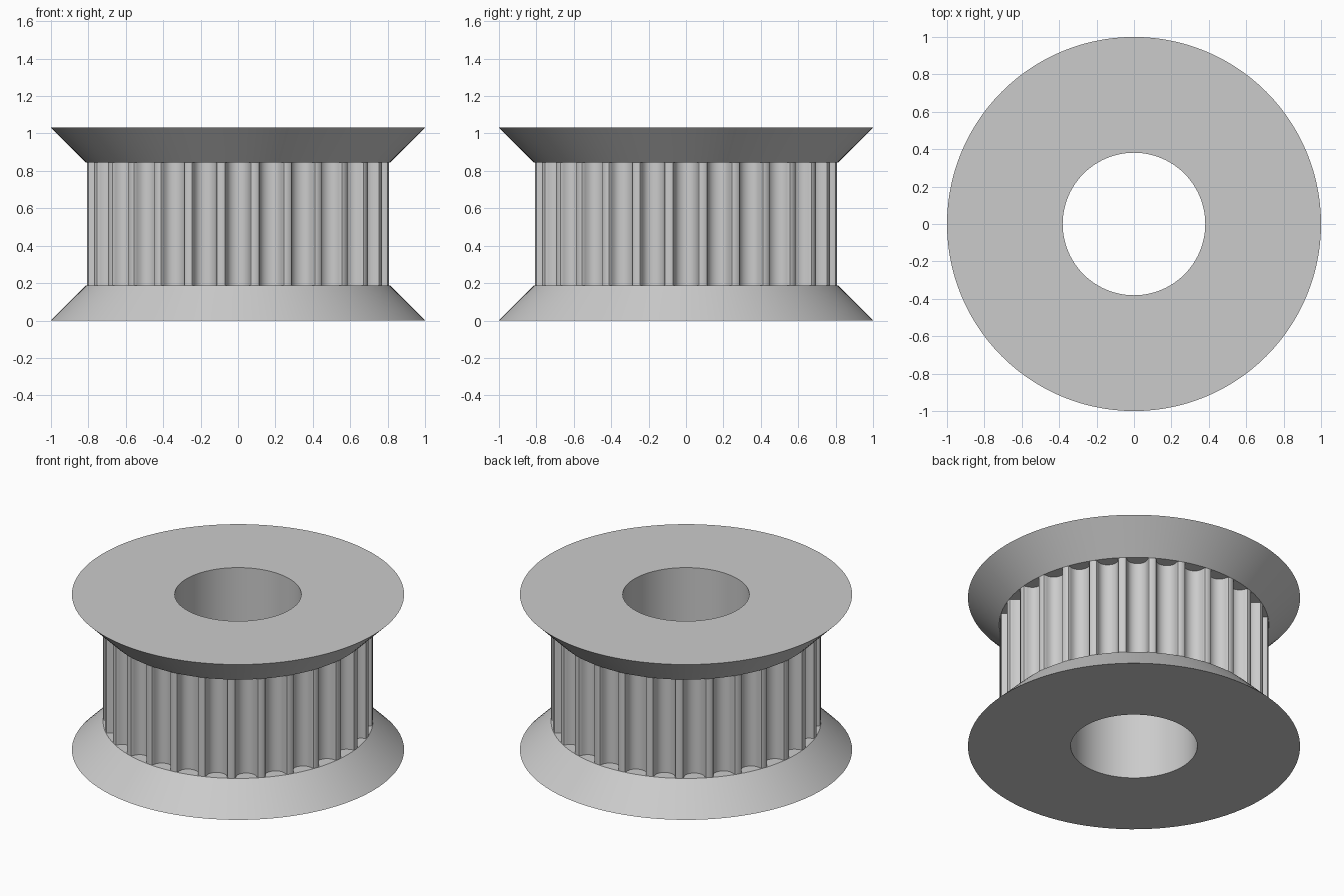
import bpy, bmesh, math
from mathutils import Matrix, Vector

cube = bpy.data.objects.get("Cube")
if cube:
    bpy.data.objects.remove(cube, do_unlink=True)

MM = 0.0938                      # units per pulley millimetre
TEETH = 28
SIDES = TEETH * 4
R_FLANGE, R_CORE, R_BORE = 1.0, 0.8123, 0.381
Z_LOW, Z_HIGH, HEIGHT = 2 * MM, 9 * MM, 11 * MM
WIDEN = 1.134                    # belt clearance across each groove

# Half of one rounded belt groove: (half width, depth)
HALF_GROOVE = [(0.747, 0), (0.648, 0.037), (0.598, 0.131), (0.579, 0.238),
               (0.547, 0.343), (0.505, 0.444), (0.452, 0.54), (0.358, 0.637),
               (0.248, 0.707), (0.127, 0.75)]

grey = bpy.data.materials.new("plain grey")
grey.use_nodes = True
grey.diffuse_color = (0.6, 0.6, 0.6, 1)
grey.node_tree.nodes["Principled BSDF"].inputs["Base Color"].default_value = (0.6, 0.6, 0.6, 1)


def circle(radius):
    return [(radius * math.sin(2 * math.pi * i / SIDES),
             -radius * math.cos(2 * math.pi * i / SIDES)) for i in range(SIDES)]


def toothed_outline():
    half = HALF_GROOVE[0][0] * WIDEN * MM
    reach = math.sqrt(R_CORE ** 2 - half ** 2)
    groove = [(-w, d) for w, d in HALF_GROOVE] + [(0, 0.764)] + HALF_GROOVE[::-1]
    points = []
    for i in range(TEETH):
        turn = Matrix.Rotation(2 * math.pi * i / TEETH, 2)
        points += [tuple(turn @ Vector((w * WIDEN * MM, d * MM - reach)))
                   for w, d in groove]
    return points


def ring_object(name, layers, closed=False):
    """Join stacked outlines, each given as (points, z), by strips of quads."""
    bm = bmesh.new()
    rings = [[bm.verts.new((x, y, z)) for x, y in pts] for pts, z in layers]
    pairs = list(zip(rings, rings[1:]))
    if closed:
        pairs.append((rings[-1], rings[0]))
    for a, b in pairs:
        for i in range(len(a)):
            j = (i + 1) % len(a)
            bm.faces.new((a[i], a[j], b[j], b[i]))
    mesh = bpy.data.meshes.new(name)
    bm.to_mesh(mesh)
    bm.free()
    obj = bpy.data.objects.new(name, mesh)
    mesh.materials.append(grey)
    bpy.context.collection.objects.link(obj)
    bpy.ops.object.select_all(action='DESELECT')
    obj.select_set(True)
    bpy.context.view_layer.objects.active = obj
    bpy.ops.object.shade_smooth_by_angle(angle=math.radians(30))


# Conical flanges with a flat outer face and the bore through them
ring_object("lower_flange", [(circle(R_FLANGE), 0), (circle(R_CORE), Z_LOW),
                             (circle(R_BORE), Z_LOW), (circle(R_BORE), 0)], True)
ring_object("upper_flange", [(circle(R_CORE), Z_HIGH), (circle(R_FLANGE), HEIGHT),
                             (circle(R_BORE), HEIGHT), (circle(R_BORE), Z_HIGH)], True)

# Toothed belt surface and the bore wall between the flanges
outline = toothed_outline()
ring_object("toothed_core", [(outline, Z_LOW), (outline, Z_HIGH)])
ring_object("bore_wall", [(circle(R_BORE), Z_HIGH), (circle(R_BORE), Z_LOW)])
